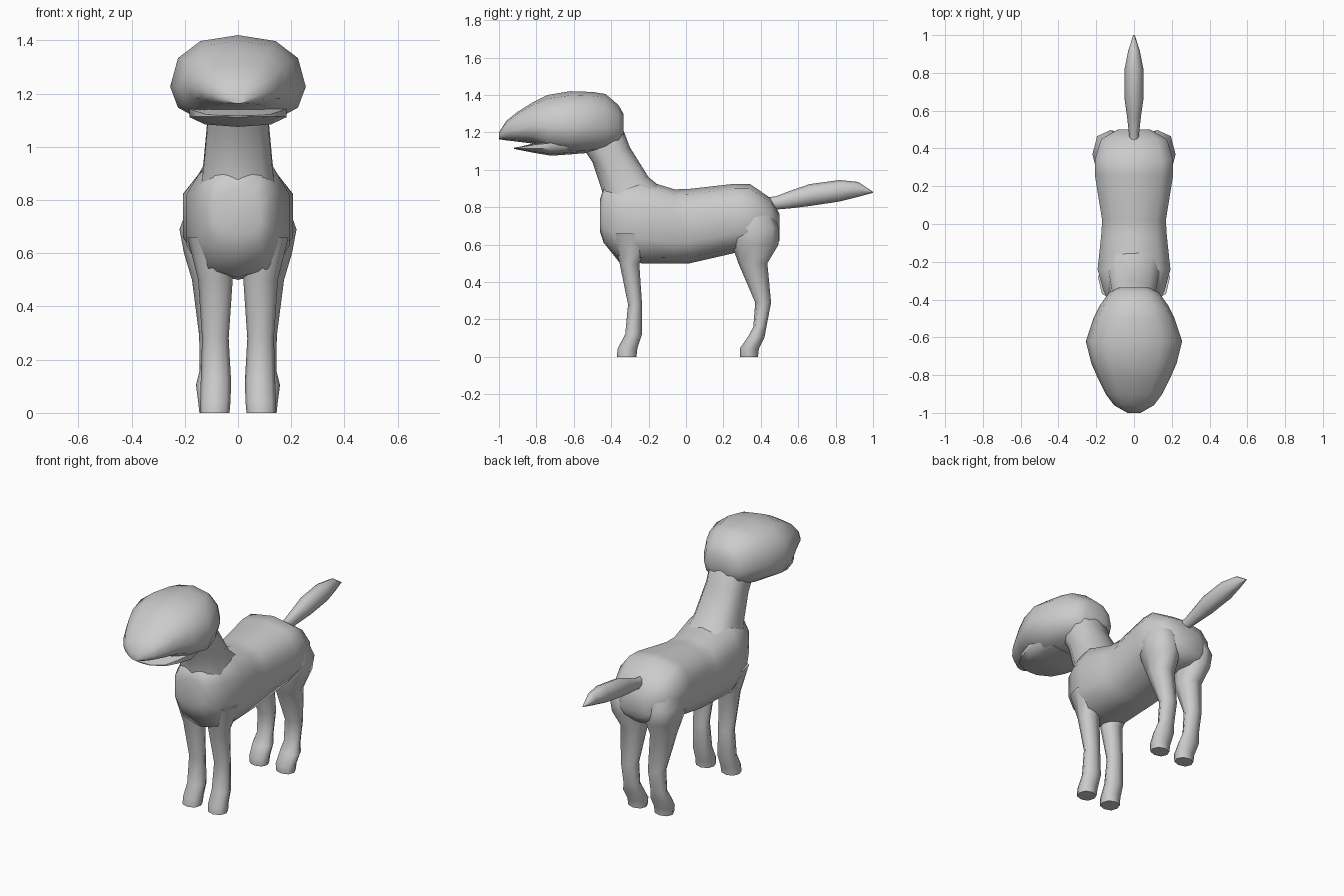
import bpy, bmesh, math


def ring(p, q, hw, cx=0, n=10, e=0.8, widest=0.5):
    """Rounded cross-section spanning side-view points p to q, half-width hw."""
    pts = []
    for i in range(n):
        a = 2 * math.pi * i / n
        s, c = math.sin(a), math.cos(a)
        x = cx + hw * math.copysign(abs(s) ** e, s)
        k = math.copysign(abs(c) ** e, c)
        t = widest + k * (1 - widest if k > 0 else widest)
        pts.append((x, p[0] + (q[0] - p[0]) * t, p[1] + (q[1] - p[1]) * t))
    return pts


def loft(name, rings, angle=65):
    bm = bmesh.new()
    loops = [[bm.verts.new(v) for v in r] for r in rings]
    n = len(loops[0])
    for a, b in zip(loops, loops[1:]):
        for i in range(n):
            j = (i + 1) % n
            bm.faces.new((a[i], a[j], b[j], b[i]))
    bm.faces.new(loops[0])
    bm.faces.new(loops[-1])
    bmesh.ops.recalc_face_normals(bm, faces=bm.faces)
    me = bpy.data.meshes.new(name)
    bm.to_mesh(me)
    bm.free()
    ob = bpy.data.objects.new(name, me)
    bpy.context.collection.objects.link(ob)
    bpy.context.view_layer.objects.active = ob
    bpy.ops.object.select_all(action='DESELECT')
    ob.select_set(True)
    bpy.ops.object.shade_smooth_by_angle(angle=math.radians(angle))
    return ob


def along_y(name, rows, **kw):
    """Rows of (y, bottom z, top z, half-width)."""
    return loft(name, [ring((y, b), (y, t), w, **kw) for y, b, t, w in rows])


# Torso
along_y("torso", [
    (-0.46, 0.67, 0.84, 0.09), (-0.44, 0.61, 0.91, 0.125),
    (-0.36, 0.51, 0.95, 0.165), (-0.24, 0.50, 0.95, 0.20),
    (-0.06, 0.50, 0.895, 0.18), (0.02, 0.50, 0.898, 0.175),
    (0.26, 0.555, 0.925, 0.215), (0.34, 0.565, 0.925, 0.215),
    (0.45, 0.57, 0.85, 0.18), (0.50, 0.62, 0.765, 0.09)], e=0.72)

# Neck
loft("neck", [ring(p, q, w, e=0.75) for p, q, w in [
    ((-0.45, 0.80), (-0.10, 0.88), 0.15),
    ((-0.45, 0.89), (-0.20, 0.96), 0.135),
    ((-0.50, 1.04), (-0.30, 1.12), 0.12),
    ((-0.54, 1.10), (-0.33, 1.20), 0.12),
    ((-0.58, 1.18), (-0.39, 1.28), 0.11)]])

# Head with upper snout
along_y("head", [
    (-0.335, 1.18, 1.30, 0.08), (-0.36, 1.13, 1.345, 0.13),
    (-0.43, 1.10, 1.405, 0.18), (-0.50, 1.09, 1.416, 0.215),
    (-0.62, 1.085, 1.42, 0.255), (-0.74, 1.10, 1.40, 0.225),
    (-0.82, 1.14, 1.36, 0.19), (-0.90, 1.15, 1.31, 0.15),
    (-0.96, 1.157, 1.262, 0.105), (-1.0, 1.163, 1.20, 0.035)],
    n=12, e=0.85, widest=0.42)

# Lower jaw
along_y("lower_jaw", [
    (-0.58, 1.085, 1.17, 0.17), (-0.72, 1.075, 1.155, 0.19),
    (-0.81, 1.09, 1.142, 0.165), (-0.88, 1.104, 1.125, 0.125),
    (-0.92, 1.112, 1.118, 0.05)], e=0.8, widest=0.75)

# Tail
along_y("tail", [
    (0.42, 0.78, 0.85, 0.025), (0.48, 0.787, 0.858, 0.027),
    (0.57, 0.795, 0.892, 0.037), (0.66, 0.806, 0.923, 0.05),
    (0.82, 0.83, 0.945, 0.05), (0.92, 0.855, 0.935, 0.03),
    (1.0, 0.877, 0.882, 0.004)], n=8, e=1)

# Legs: rows of (z, front y, back y, centre x, half-width)
front_leg = [
    (0.66, -0.40, -0.17, 0.11, 0.08), (0.50, -0.355, -0.25, 0.085, 0.065),
    (0.28, -0.31, -0.235, 0.085, 0.05), (0.12, -0.325, -0.235, 0.083, 0.057),
    (0.045, -0.365, -0.26, 0.085, 0.057), (0.0, -0.37, -0.265, 0.087, 0.055)]
hind_leg = [
    (0.80, 0.27, 0.45, 0.12, 0.06), (0.69, 0.24, 0.497, 0.125, 0.095),
    (0.60, 0.245, 0.495, 0.113, 0.09), (0.50, 0.28, 0.435, 0.10, 0.073),
    (0.29, 0.37, 0.455, 0.092, 0.054), (0.16, 0.36, 0.43, 0.092, 0.052),
    (0.105, 0.33, 0.42, 0.093, 0.065), (0.045, 0.288, 0.39, 0.09, 0.06),
    (0.0, 0.29, 0.385, 0.09, 0.055)]
for part, rows in (("front_leg", front_leg), ("hind_leg", hind_leg)):
    for side, s in (("left", 1), ("right", -1)):
        loft(part + "_" + side, [ring((f, z), (b, z), w, cx=s * cx, n=8, e=0.85)
                                 for z, f, b, cx, w in rows])
